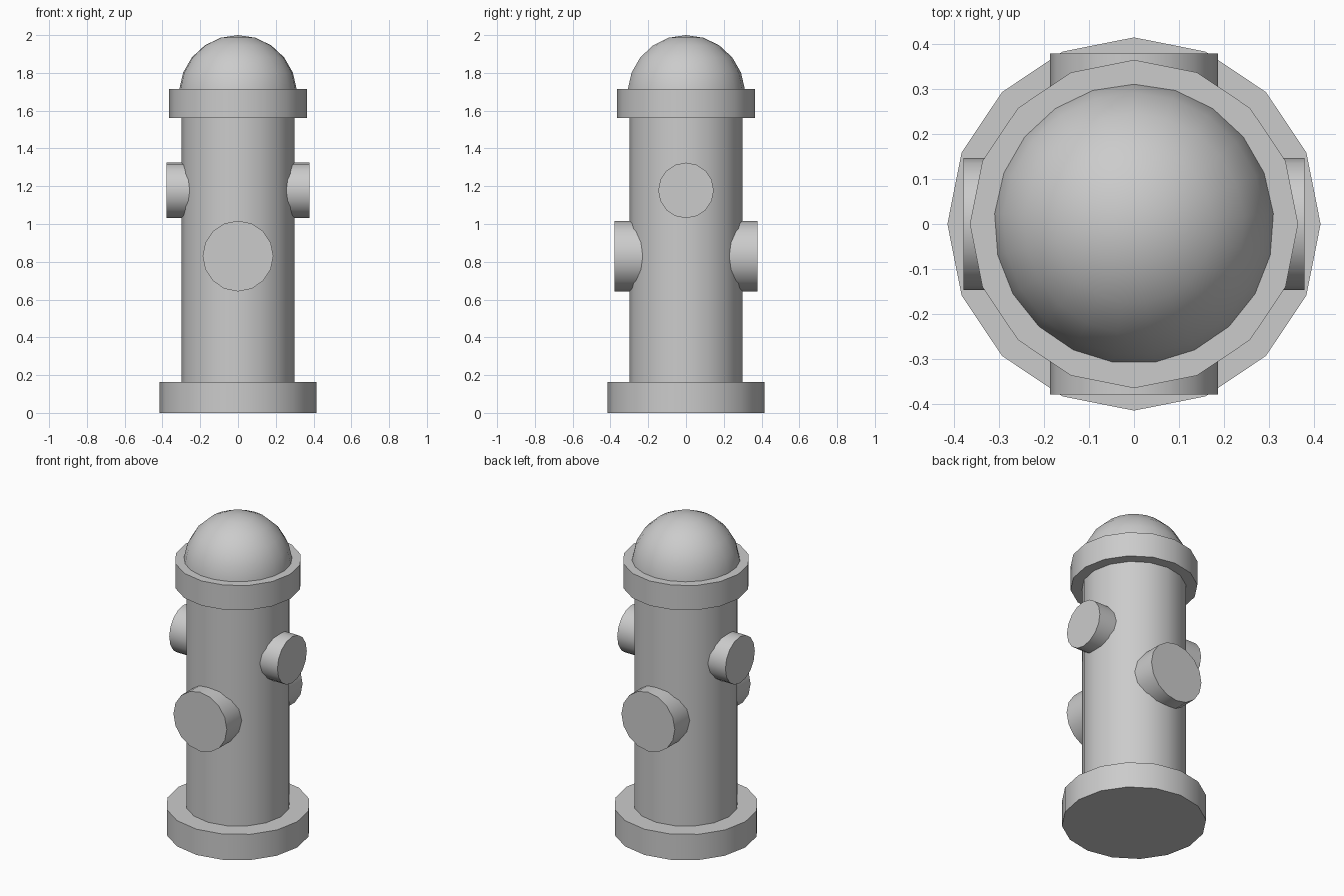
import bpy, math

if "Cube" in bpy.data.objects:
    bpy.data.objects.remove(bpy.data.objects["Cube"])

SMOOTH = math.radians(30)


def cylinder(name, radius, depth, location, rotation=(0, 0, 0)):
    """16-sided smooth-walled cylinder centred on location."""
    bpy.ops.mesh.primitive_cylinder_add(vertices=16, radius=radius, depth=depth,
                                        location=location, rotation=rotation)
    ob = bpy.context.object
    ob.name = name
    bpy.ops.object.shade_smooth_by_angle(angle=SMOOTH)
    return ob


def upright(name, radius, z0, z1):
    return cylinder(name, radius, z1 - z0, (0, 0, (z0 + z1) / 2))


# Stacked body
upright("base_flange", 0.415, 0.0, 0.163)
upright("barrel", 0.30, 0.15, 1.60)
upright("top_collar", 0.365, 1.56, 1.716)

# Domed cap: 21 segments, a profile of equal angular steps spun about z
SEG, R, CZ = 21, 0.313, 1.687
step = 2 * math.pi / SEG
verts, faces = [(0, 0, CZ + R)], []
for ring in range(1, 6):
    a = ring * step
    for s in range(SEG):
        t = math.pi / 2 + s * step
        verts.append((R * math.sin(a) * math.cos(t), R * math.sin(a) * math.sin(t),
                      CZ + R * math.cos(a)))
# Lower rim sunk inside the collar
for s in range(SEG):
    t = math.pi / 2 + s * step
    verts.append((R * math.cos(t), R * math.sin(t), CZ))
for s in range(SEG):
    n = (s + 1) % SEG
    faces.append((0, 1 + s, 1 + n))
    for ring in range(5):
        i, j = 1 + ring * SEG, 1 + (ring + 1) * SEG
        faces.append((i + s, j + s, j + n, i + n))
faces.append(tuple(1 + 5 * SEG + s for s in reversed(range(SEG))))
mesh = bpy.data.meshes.new("dome_cap")
mesh.from_pydata(verts, [], faces)
dome = bpy.data.objects.new("dome_cap", mesh)
bpy.context.collection.objects.link(dome)
bpy.ops.object.select_all(action='DESELECT')
dome.select_set(True)
bpy.context.view_layer.objects.active = dome
bpy.ops.object.shade_smooth_by_angle(angle=SMOOTH)

# Outlets running through the barrel: small pair left/right, large pair front/back
cylinder("side_outlets", 0.147, 0.758, (0, 0, 1.178), (0, math.pi / 2, 0))
cylinder("front_back_outlets", 0.187, 0.758, (0, 0, 0.83), (math.pi / 2, 0, 0))
